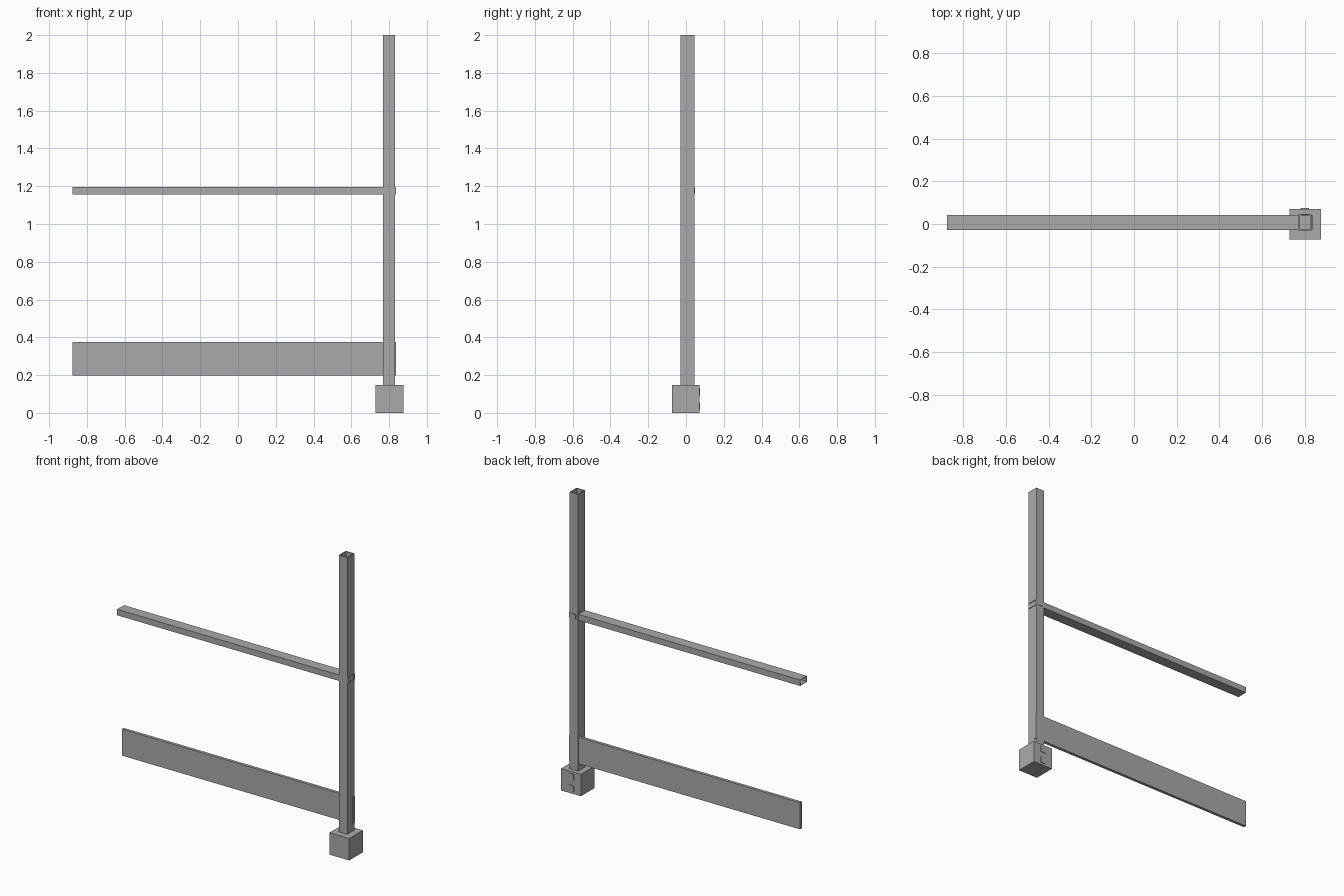
import bpy
import bmesh
from mathutils import Vector

cube = bpy.data.objects.get("Cube")
if cube:
    bpy.data.objects.remove(cube, do_unlink=True)

grey = bpy.data.materials.new("steel_grey")
grey.use_nodes = True
colour = (0.4, 0.4, 0.4, 1)
grey.diffuse_color = colour
grey.node_tree.nodes["Principled BSDF"].inputs["Base Color"].default_value = colour


def finish(name, bm):
    bmesh.ops.recalc_face_normals(bm, faces=bm.faces)
    mesh = bpy.data.meshes.new(name)
    bm.to_mesh(mesh)
    bm.free()
    mesh.materials.append(grey)
    obj = bpy.data.objects.new(name, mesh)
    bpy.context.collection.objects.link(obj)
    return obj


def box(name, low, high):
    low, high = Vector(low), Vector(high)
    bm = bmesh.new()
    bmesh.ops.create_cube(bm, size=1)
    for v in bm.verts:
        v.co = (low + high) / 2 + v.co * (high - low)
    return finish(name, bm)


def square_tube(name, low, high, axis, wall):
    """Open-ended hollow box running along the given axis."""
    a, b = [i for i in range(3) if i != axis]
    bm = bmesh.new()
    rings = []
    for end in (low[axis], high[axis]):
        for inset in (0, wall):
            ring = []
            for u, v in ((0, 0), (1, 0), (1, 1), (0, 1)):
                p = [0, 0, 0]
                p[axis] = end
                p[a] = high[a] - inset if u else low[a] + inset
                p[b] = high[b] - inset if v else low[b] + inset
                ring.append(bm.verts.new(p))
            rings.append(ring)
    outer0, inner0, outer1, inner1 = rings
    for r, s in ((outer0, outer1), (outer1, inner1), (inner1, inner0), (inner0, outer0)):
        for i in range(4):
            j = (i + 1) % 4
            bm.faces.new((r[i], r[j], s[j], s[i]))
    return finish(name, bm)


# Foot block and upright
box("base_block", (0.729, -0.073, 0), (0.875, 0.071, 0.147))
square_tube("post", (0.768, -0.03, 0.147), (0.832, 0.044, 2), 2, 0.006)

# Horizontal members running through the upright
square_tube("hand_rail", (-0.875, -0.029, 1.157), (0.836, 0.043, 1.197), 0, 0.004)
box("toe_board", (-0.875, 0.023, 0.197), (0.836, 0.043, 0.375))

# Small square fixing plates on the back
for name, z, y, half in (("lower_base_plate", 0.035, 0.07, 0.02),
                         ("upper_base_plate", 0.112, 0.07, 0.02),
                         ("rail_plate", 1.177, 0.043, 0.016)):
    box(name, (0.8 - half, y, z - half), (0.8 + half, y + 0.004, z + half))
